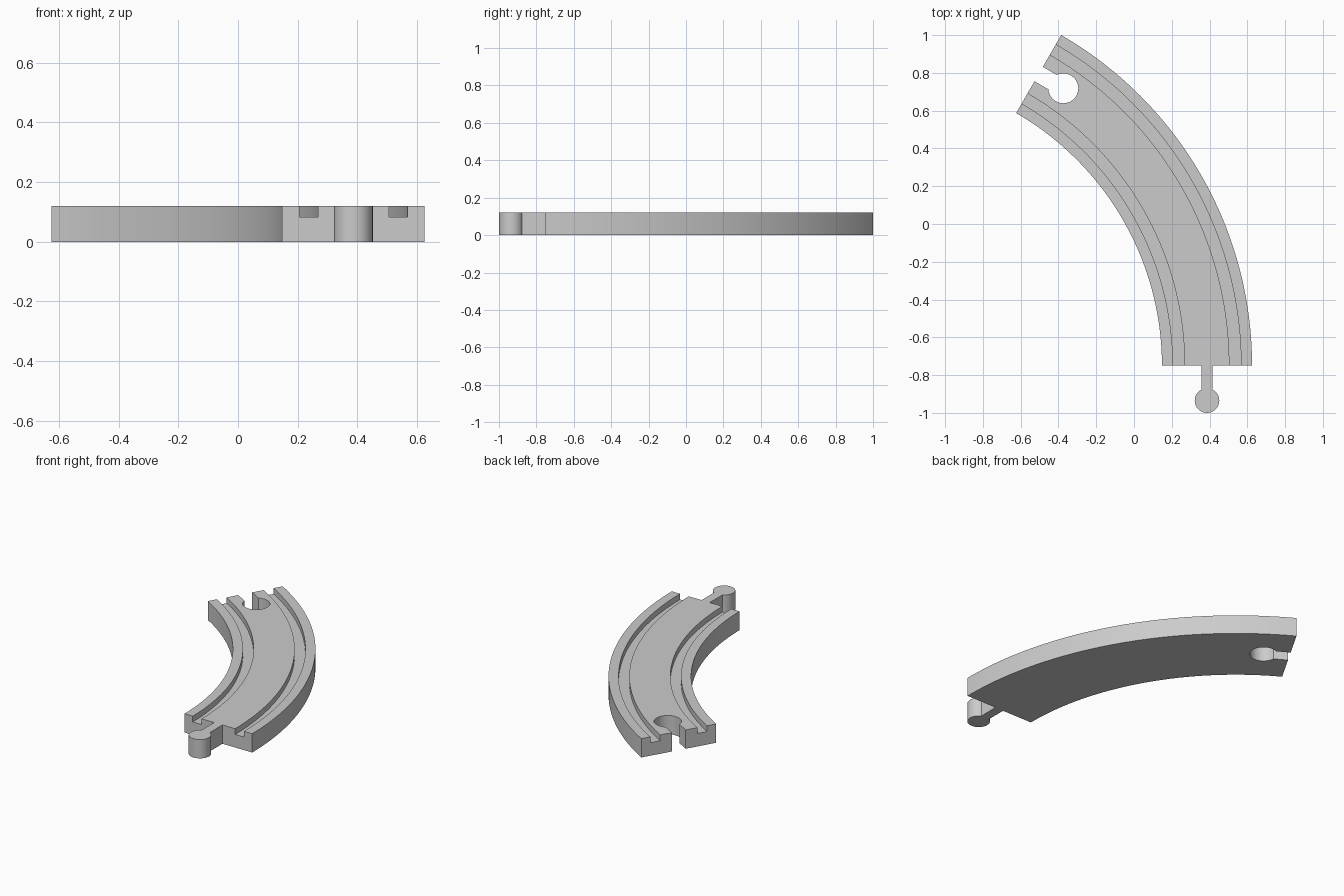
import bpy, bmesh, math

cube = bpy.data.objects.get("Cube")
if cube:
    bpy.data.objects.remove(cube, do_unlink=True)

HEIGHT, GROOVE_Z = 0.12, 0.083
CX, CY = -1.396, -0.75              # centre of the bend
R_IN, R_OUT = 1.544, 2.021
R_MID = (R_IN + R_OUT) / 2
SWEEP, STEPS = math.radians(60), 64

grey = bpy.data.materials.new("plain grey")
grey.use_nodes = True
grey.diffuse_color = (0.6, 0.6, 0.6, 1)
grey.node_tree.nodes["Principled BSDF"].inputs["Base Color"].default_value = (0.6, 0.6, 0.6, 1)


def finish(name, bm):
    bmesh.ops.recalc_face_normals(bm, faces=bm.faces)
    mesh = bpy.data.meshes.new(name)
    bm.to_mesh(mesh)
    bm.free()
    obj = bpy.data.objects.new(name, mesh)
    bpy.context.collection.objects.link(obj)
    mesh.materials.append(grey)
    return obj


def activate(obj):
    bpy.ops.object.select_all(action='DESELECT')
    obj.select_set(True)
    bpy.context.view_layer.objects.active = obj


def keyhole(name, x, y, radius, half_width, length, turn, z0, z1):
    """Round head with a straight neck, extruded upwards."""
    a = math.asin(half_width / radius)
    n = 48
    pts = [(radius * math.cos(t), radius * math.sin(t))
           for t in (a + (2 * math.pi - 2 * a) * i / n for i in range(n + 1))]
    pts += [(length, -half_width), (length, half_width)]
    c, s = math.cos(turn), math.sin(turn)
    bm = bmesh.new()
    face = bm.faces.new([bm.verts.new((x + c * u - s * v, y + s * u + c * v, z0))
                         for u, v in pts])
    top = bmesh.ops.extrude_face_region(bm, geom=[face])["geom"]
    bmesh.ops.translate(bm, vec=(0, 0, z1 - z0),
                        verts=[g for g in top if isinstance(g, bmesh.types.BMVert)])
    return finish(name, bm)


# Curved track: grooved cross-section swept around the bend
profile = [(R_IN, 0), (R_OUT, 0), (R_OUT, HEIGHT)]
for inner, outer in ((1.901, 1.963), (1.602, 1.664)):
    profile += [(outer, HEIGHT), (outer, GROOVE_Z), (inner, GROOVE_Z), (inner, HEIGHT)]
profile.append((R_IN, HEIGHT))

bm = bmesh.new()
rings = []
for i in range(STEPS + 1):
    t = SWEEP * i / STEPS
    rings.append([bm.verts.new((CX + r * math.cos(t), CY + r * math.sin(t), z))
                  for r, z in profile])
for a, b in zip(rings, rings[1:]):
    for j in range(len(profile)):
        k = (j + 1) % len(profile)
        bm.faces.new((a[j], a[k], b[k], b[j]))
bm.faces.new(rings[0])
bm.faces.new(rings[-1][::-1])
track = finish("curved_track", bm)

# Socket cut through the far end
along = SWEEP + math.pi / 2
sx = CX + R_MID * math.cos(SWEEP) - 0.151 * math.cos(along)
sy = CY + R_MID * math.sin(SWEEP) - 0.151 * math.sin(along)
cutter = keyhole("socket_cutter", sx, sy, 0.079, 0.044, 0.25, along, -0.1, HEIGHT + 0.1)
cutter.hide_render = True
mod = track.modifiers.new("socket", 'BOOLEAN')
mod.operation = 'DIFFERENCE'
mod.solver = 'EXACT'
mod.object = cutter
activate(track)
bpy.ops.object.modifier_apply(modifier=mod.name)
bpy.data.objects.remove(cutter, do_unlink=True)

# Connector peg on the near end
peg = keyhole("connector_peg", CX + R_MID, -0.935, 0.065, 0.029, 0.185,
              math.pi / 2, 0, HEIGHT)

for obj in (track, peg):
    activate(obj)
    bpy.ops.object.shade_smooth_by_angle(angle=math.radians(30))
